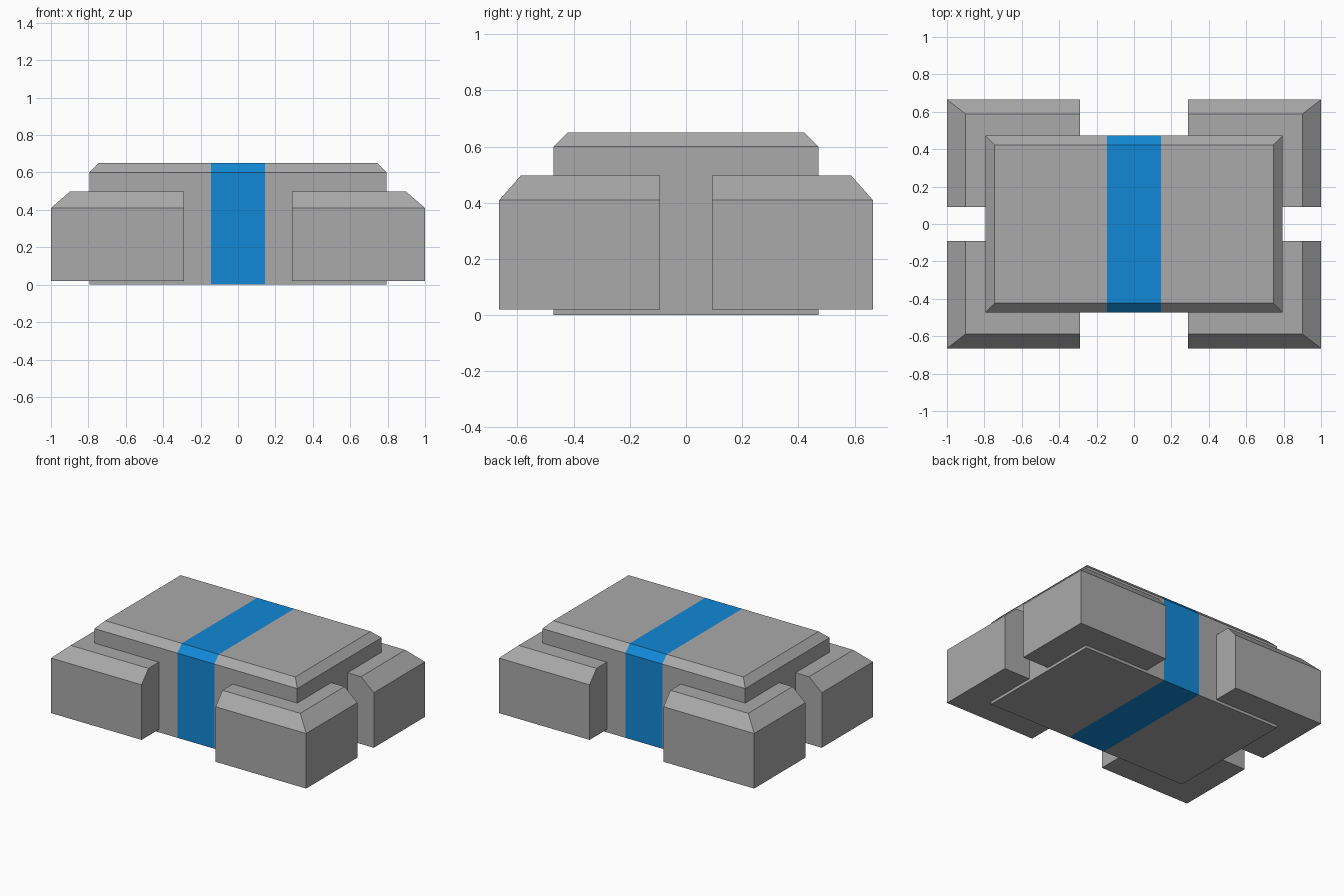
import bpy, bmesh

if "Cube" in bpy.data.objects:
    bpy.data.objects.remove(bpy.data.objects["Cube"])


def material(name, rgb):
    m = bpy.data.materials.new(name)
    m.diffuse_color = (*rgb, 1.0)
    m.use_nodes = True
    m.node_tree.nodes["Principled BSDF"].inputs["Base Color"].default_value = m.diffuse_color
    return m


grey = material("grey", (0.40, 0.40, 0.40))
blue = material("blue", (0.006, 0.25, 0.67))


def loft(bm, rings):
    """Stack rectangles (x0, x1, y0, y1, z) into a closed solid."""
    loops = [[bm.verts.new((x, y, z)) for x, y in ((x0, y0), (x1, y0), (x1, y1), (x0, y1))]
             for x0, x1, y0, y1, z in rings]
    bm.faces.new(loops[0][::-1])
    bm.faces.new(loops[-1])
    for low, high in zip(loops, loops[1:]):
        for i in range(4):
            j = (i + 1) % 4
            bm.faces.new((low[i], low[j], high[j], high[i]))
    bm.normal_update()


def finish(bm, name, mats):
    mesh = bpy.data.meshes.new(name)
    bm.to_mesh(mesh)
    bm.free()
    for m in mats:
        mesh.materials.append(m)
    obj = bpy.data.objects.new(name, mesh)
    bpy.context.collection.objects.link(obj)
    return obj


# Central body with bevelled lid; cut at the stripe edges
STRIPE = 0.145
bm = bmesh.new()
loft(bm, [(-0.795, 0.795, -0.472, 0.472, 0.0),
          (-0.795, 0.795, -0.472, 0.472, 0.60),
          (-0.745, 0.745, -0.422, 0.422, 0.65)])
for x in (-STRIPE, STRIPE):
    bmesh.ops.bisect_plane(bm, geom=bm.verts[:] + bm.edges[:] + bm.faces[:],
                           plane_co=(x, 0, 0), plane_no=(1, 0, 0))
for f in bm.faces:
    f.material_index = int(abs(f.calc_center_median().x) < STRIPE)
finish(bm, "body", [grey, blue])

# Four corner blocks, bevelled only on the two outer top edges
bm = bmesh.new()
loft(bm, [(0.29, 1.0, 0.092, 0.665, 0.02),
          (0.29, 1.0, 0.092, 0.665, 0.41),
          (0.29, 0.90, 0.092, 0.588, 0.497)])
blocks = finish(bm, "corner_blocks", [grey])
mirror = blocks.modifiers.new("mirror", "MIRROR")
mirror.use_axis = (True, True, False)
mirror.use_clip = False
